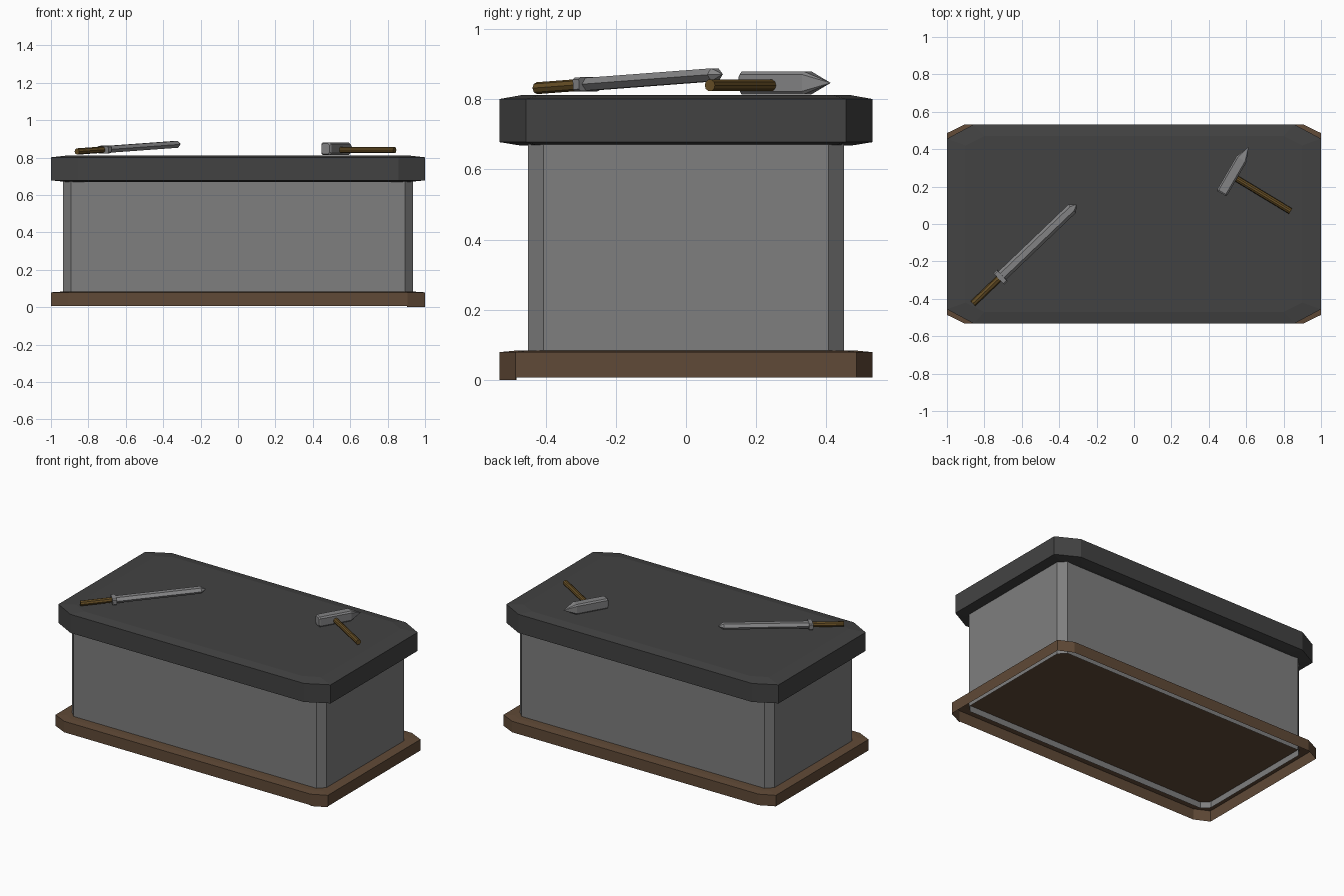
import bpy, bmesh, math
from mathutils import Matrix, Vector

cube = bpy.data.objects.get("Cube")
if cube:
    bpy.data.objects.remove(cube, do_unlink=True)


def material(name, rgb):
    m = bpy.data.materials.new(name)
    m.use_nodes = True
    m.diffuse_color = (*rgb, 1)
    m.node_tree.nodes["Principled BSDF"].inputs["Base Color"].default_value = (*rgb, 1)
    return m


dark = material("dark slate", (0.055, 0.055, 0.055))
stone = material("grey stone", (0.21, 0.21, 0.21))
brown = material("brown wood", (0.117, 0.068, 0.038))
grip = material("golden wood", (0.13, 0.075, 0.018))
steel = material("steel", (0.23, 0.23, 0.235))


def chamfered(x, y, cx, cy, w):
    """Eight-sided rectangle outline, counter-clockwise, at height w."""
    pts = [(x - cx, -y), (x, cy - y), (x, y - cy), (x - cx, y),
           (cx - x, y), (-x, y - cy), (-x, cy - y), (cx - x, -y)]
    return [(u, v, w) for u, v in pts]


def polygon(rx, ry, sides, w):
    angles = [2 * math.pi * i / sides for i in range(sides)]
    return [(rx * math.cos(a), ry * math.sin(a), w) for a in angles]


def loft(name, rings, mat, frame=None, bottom=True, top=True):
    """Skin a stack of outlines, optionally placed in a frame."""
    bm = bmesh.new()
    rows = [[bm.verts.new(p) for p in ring] for ring in rings]
    n = len(rows[0])
    for a, b in zip(rows, rows[1:]):
        for i in range(n):
            j = (i + 1) % n
            bm.faces.new((a[i], a[j], b[j], b[i]))
    if bottom:
        bm.faces.new(rows[0][::-1])
    if top:
        bm.faces.new(rows[-1])
    bmesh.ops.remove_doubles(bm, verts=bm.verts, dist=1e-5)
    if frame:
        bm.transform(frame)
    mesh = bpy.data.meshes.new(name)
    bm.to_mesh(mesh)
    bm.free()
    mesh.materials.append(mat)
    ob = bpy.data.objects.new(name, mesh)
    bpy.context.collection.objects.link(ob)
    return ob


def along(start, end):
    """Frame whose third axis runs from start to end, first axis level."""
    w = (Vector(end) - Vector(start)).normalized()
    u = w.cross(Vector((0, 0, 1))).normalized()
    v = w.cross(u)
    return Matrix.Translation(start) @ Matrix((u, v, w)).transposed().to_4x4()


# Plinth: a shell open underneath, with a small lip at one corner
loft("plinth", [chamfered(1, 0.532, 0.095, 0.046, 0.006),
                chamfered(1, 0.532, 0.095, 0.046, 0.079),
                chamfered(0.94, 0.49, 0.06, 0.03, 0.083)], brown, bottom=False)
lip = [(0.905, -0.532), (1, -0.486), (0.998, -0.484), (0.903, -0.53)]
loft("plinth_lip", [[(x, y, z) for x, y in lip] for z in (0, 0.006)], brown)

# Body: hollow walls running down into the plinth
loft("body", [chamfered(0.935, 0.45, 0.043, 0.044, z) for z in (0.042, 0.69)],
     stone, bottom=False)

# Worktop with gently sloped rims
outer = (1, 0.532, 0.142, 0.076)
inner = (0.9, 0.47, 0.1, 0.05)
loft("worktop", [chamfered(*inner, 0.668), chamfered(*outer, 0.678),
                 chamfered(*outer, 0.801), chamfered(*inner, 0.812)], dark)

# Sword, leaning slightly upward toward the tip
sword = along((-0.861, -0.425, 0.832), (-0.307, 0.105, 0.872))
loft("sword_grip", [polygon(0.018, 0.017, 8, w) for w in (0, 0.2)], grip, sword)
loft("sword_guard", [chamfered(0.042, 0.02, 0.008, 0.006, w)
                     for w in (0.192, 0.217)], steel, sword)
loft("sword_blade", [polygon(0.03, 0.021, 6, 0.215), polygon(0.03, 0.021, 6, 0.735),
                     polygon(0, 0, 6, 0.768)], steel, sword, top=False)

# Hammer: bevelled head with a pointed end, and a round handle
head = along((0.468, 0.163, 0.847), (0.613, 0.412, 0.847))
loft("hammer_head", [chamfered(0.026, 0.027, 0.01, 0.01, 0),
                     chamfered(0.031, 0.033, 0.009, 0.009, 0.008),
                     chamfered(0.031, 0.033, 0.009, 0.009, 0.212),
                     chamfered(0, 0, 0, 0, 0.289)], steel, head, top=False)
shaft = along((0.545, 0.245, 0.84), (0.838, 0.068, 0.84))
loft("hammer_handle", [polygon(0.017, 0.017, 10, w) for w in (0, 0.342)], grip, shaft)
